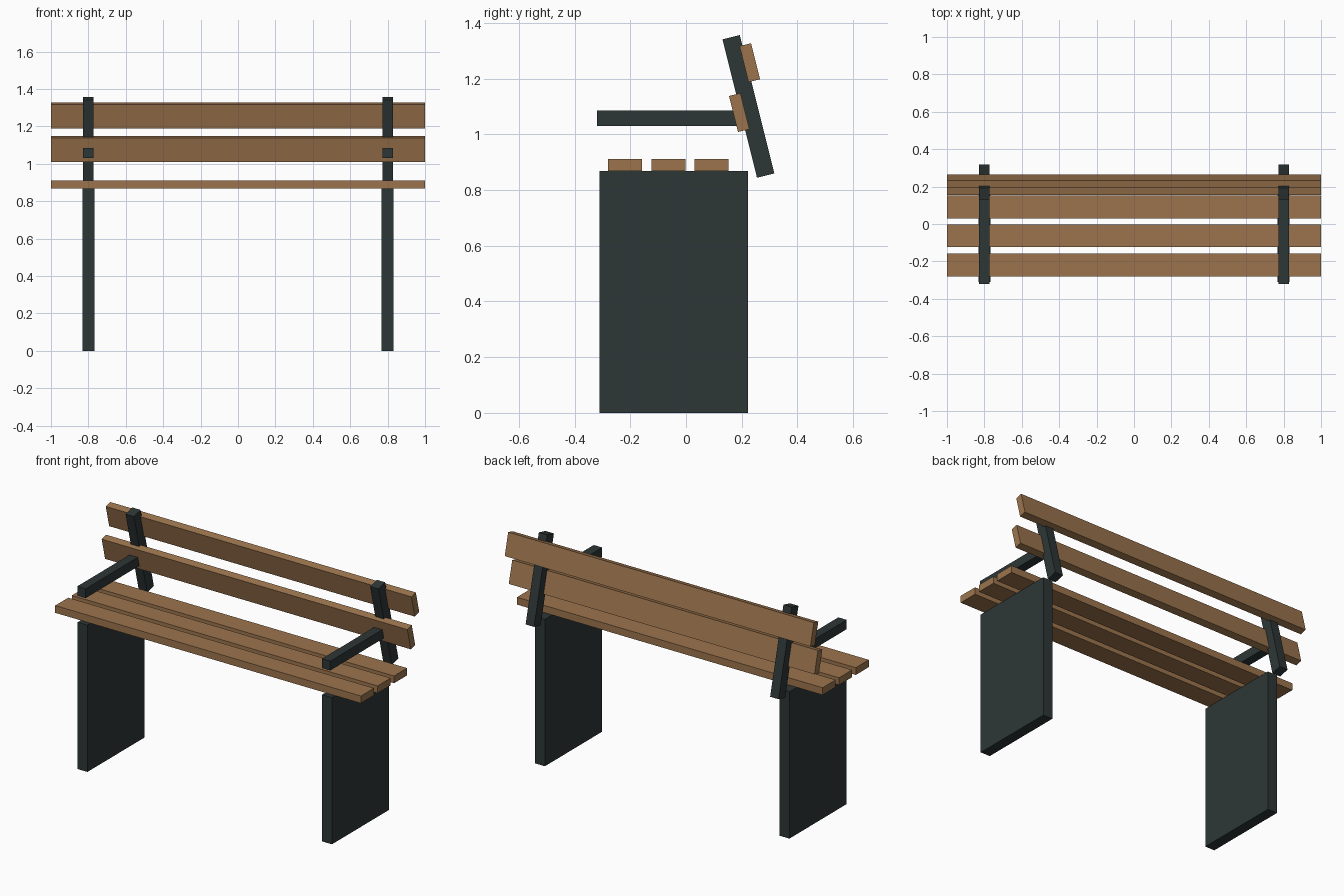
import bpy
from math import radians

default = bpy.data.objects.get("Cube")
if default:
    bpy.data.objects.remove(default, do_unlink=True)


def material(name, colour):
    mat = bpy.data.materials.new(name)
    mat.use_nodes = True
    mat.diffuse_color = colour
    mat.node_tree.nodes["Principled BSDF"].inputs["Base Color"].default_value = colour
    return mat


wood = material("brown wood", (0.33, 0.175, 0.075, 1))
metal = material("dark green metal", (0.027, 0.037, 0.037, 1))
LEAN = radians(14)


def box(name, centre, size, mat, tilt=0):
    bpy.ops.mesh.primitive_cube_add(size=1, location=centre, rotation=(tilt, 0, 0))
    obj = bpy.context.object
    obj.name = name
    obj.data.name = name
    # Scale the mesh itself so the object keeps unit scale
    for v in obj.data.vertices:
        v.co = [c * s for c, s in zip(v.co, size)]
    obj.data.materials.append(mat)
    return obj


# Seat planks
for label, y in (("front", -0.219), ("middle", -0.063), ("rear", 0.091)):
    box(f"seat_plank_{label}", (0, y, 0.889), (2, 0.122, 0.043), wood)

# Backrest planks, one behind the posts and one in front
box("back_plank_upper", (0, 0.229, 1.257), (2, 0.0425, 0.133), wood, LEAN)
box("back_plank_lower", (0, 0.191, 1.078), (2, 0.0425, 0.133), wood, LEAN)

# Supports at each end
for side, x in (("left", 0.8), ("right", -0.8)):
    box(f"leg_panel_{side}", (x, -0.044, 0.434), (0.064, 0.532, 0.868), metal)
    box(f"back_post_{side}", (x, 0.224, 1.1), (0.055, 0.064, 0.512), metal, LEAN)
    box(f"armrest_{side}", (x, -0.055, 1.058), (0.055, 0.53, 0.055), metal)
